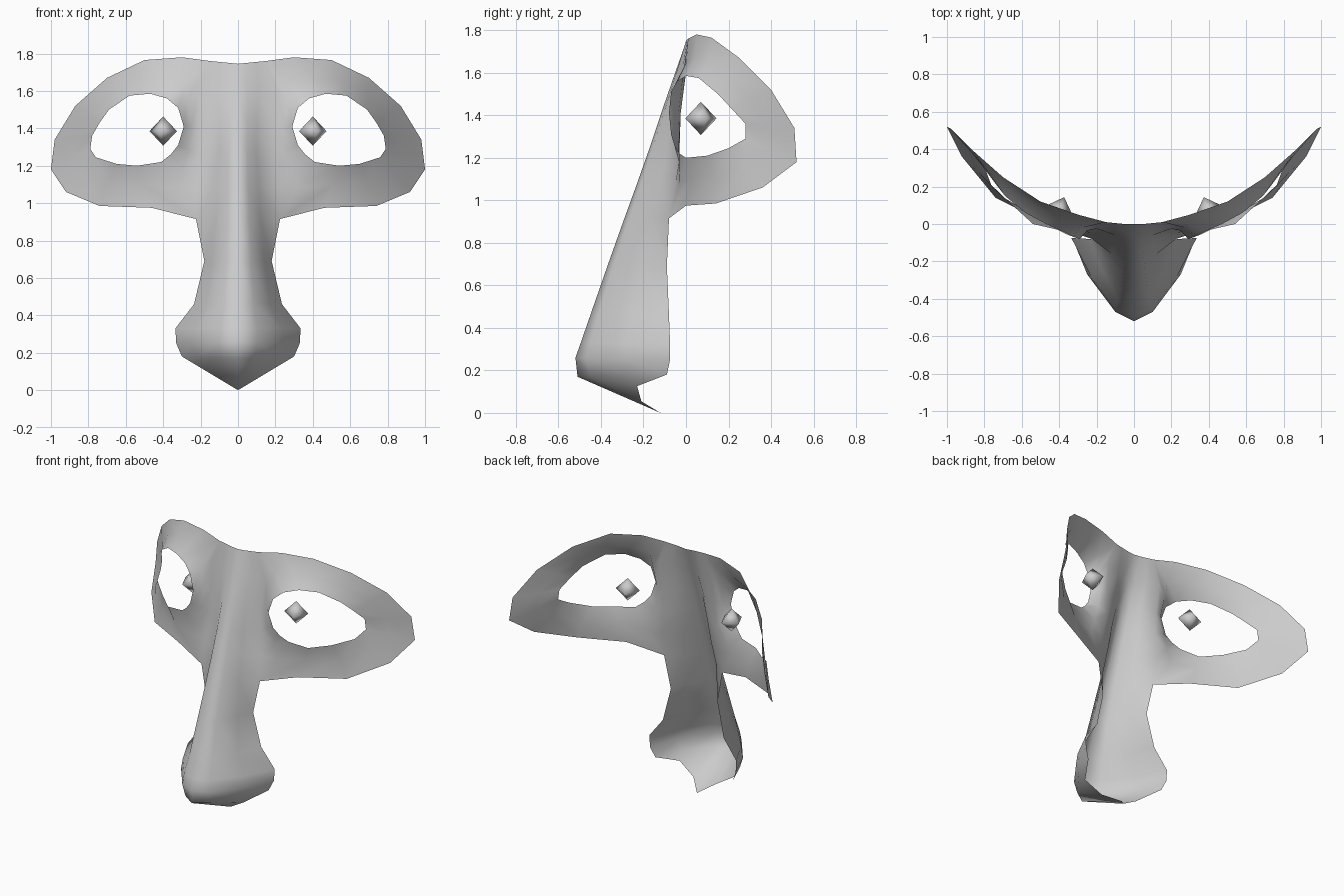
import bpy, bmesh, math
from mathutils import Vector, Matrix

if "Cube" in bpy.data.objects:
    bpy.data.objects.remove(bpy.data.objects["Cube"])


def make_object(name, bm, smooth=True):
    mesh = bpy.data.meshes.new(name)
    bm.to_mesh(mesh)
    bm.free()
    for p in mesh.polygons:
        p.use_smooth = smooth
    obj = bpy.data.objects.new(name, mesh)
    bpy.context.collection.objects.link(obj)
    return obj


def bridge(bm, a, b):
    """Quads between two equally long rows of points."""
    for i in range(len(a) - 1):
        bm.faces.new([bm.verts.new(p) for p in (a[i], a[i + 1], b[i + 1], b[i])])


# Nose cross-sections, top to bottom:
# centre y, z | ridge x, y | side x, y | outer edge x, y, z
sections = [
    (0, 1.745, .05, 0, .10, .005, .15, .01, 1.76),
    (-.058, 1.58, .05, -.05, .11, -.02, .21, 0, 1.60),
    (-.117, 1.41, .05, -.105, .10, -.06, .20, -.025, 1.41),
    (-.17, 1.25, .05, -.155, .10, -.09, .20, -.03, 1.25),
    (-.23, 1.08, .055, -.21, .11, -.12, .22, -.05, 1.08),
    (-.29, .915, .06, -.265, .12, -.16, .225, -.08, .915),
    (-.37, .69, .07, -.34, .14, -.20, .18, -.09, .69),
    (-.45, .46, .085, -.41, .17, -.25, .235, -.08, .46),
    (-.495, .33, .10, -.45, .23, -.28, .335, -.075, .33),
    (-.52, .26, .10, -.47, .25, -.27, .33, -.075, .25),
    (-.51, .17, .09, -.45, .22, -.28, .30, -.09, .18),
    (-.12, 0, .09, -.21, .21, -.23, .30, -.09, .18),
]
rows = []
for yc, zc, x1, y1, x2, y2, xw, yw, zw in sections:
    rows.append([Vector((x, y, zc + (zw - zc) * x / xw))
                 for x, y in ((0, yc), (x1, y1), (x2, y2), (xw, yw))])
wall = [r[-1] for r in rows]

# Eye opening, starting at the nose side and going over the top
hole = [Vector(p) for p in (
    (.29, -.08, 1.41), (.32, -.07, 1.51), (.38, -.04, 1.56), (.47, 0, 1.585),
    (.58, .06, 1.575), (.69, .15, 1.50), (.74, .215, 1.43), (.78, .28, 1.36),
    (.79, .28, 1.29), (.76, .20, 1.245), (.65, .10, 1.21), (.54, 0, 1.20),
    (.41, -.03, 1.22), (.36, -.055, 1.26), (.32, -.07, 1.31))]

# Outer rim of the eye area, sharing the nose edge
rim = [Vector(p) for p in (
    (.30, .05, 1.78), (.50, .12, 1.765), (.70, .25, 1.67), (.87, .40, 1.52),
    (.98, .51, 1.34), (1, .52, 1.18), (.92, .36, 1.06), (.74, .14, .985),
    (.46, 0, .975))]
outer = [wall[2], wall[1], wall[0]] + rim + [wall[5], wall[4], wall[3]]

# Ring between, set back slightly so the eye opening has a raised lip
middle = [h.lerp(o, .45) + Vector((0, .02 if h.x < .7 else .005, 0))
          for h, o in zip(hole, outer)]

# Mask: half sheet, mirrored and welded
bm = bmesh.new()
for a, b in zip(rows, rows[1:]):
    bridge(bm, a, b)
for a, b in ((hole, middle), (middle, outer)):
    bridge(bm, a + a[:1], b + b[:1])
half = bm.faces[:] + bm.edges[:] + bm.verts[:]
copy = bmesh.ops.duplicate(bm, geom=half)["geom"]
for v in copy:
    if isinstance(v, bmesh.types.BMVert):
        v.co.x *= -1
bmesh.ops.remove_doubles(bm, verts=bm.verts[:], dist=.001)
bmesh.ops.recalc_face_normals(bm, faces=bm.faces[:])
if sum(f.normal.y * f.calc_area() for f in bm.faces) > 0:
    bmesh.ops.reverse_faces(bm, faces=bm.faces[:])
make_object("mask", bm)

# Eyes: small octahedra turned outward
for side, name in ((1, "eye_right"), (-1, "eye_left")):
    bm = bmesh.new()
    bmesh.ops.create_uvsphere(bm, u_segments=4, v_segments=2, radius=.078)
    bm.transform(Matrix.Translation((side * .40, .07, 1.385))
                 @ Matrix.Rotation(side * math.radians(20), 4, 'Z'))
    make_object(name, bm)
